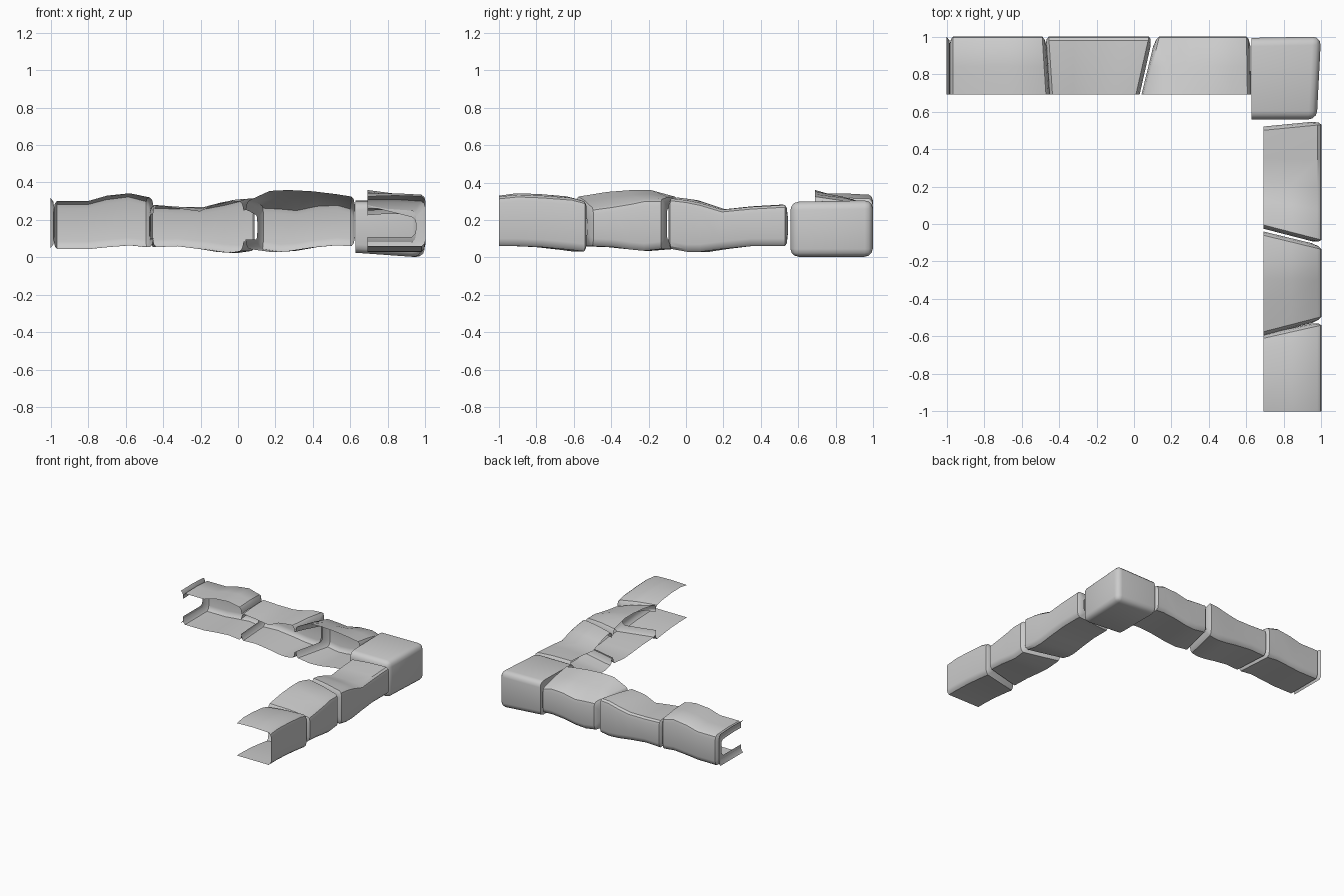
import bpy, bmesh

if "Cube" in bpy.data.objects:
    bpy.data.objects.remove(bpy.data.objects["Cube"])

INNER, OUTER = 0.69, 1.0


def section(top_in, top_out, bot, inset=0.0):
    """Open C-shaped cross-section (depth, z): top sheet, outer face, bottom sheet."""
    i, o = inset, OUTER - inset
    return [(INNER, top_in - i), (o - 0.16, (top_in + top_out) / 2 - i + 0.005),
            (o - 0.022, top_out - i), (o - 0.006, top_out - i - 0.012),
            (o, top_out - i - 0.035), (o, bot + i + 0.04),
            (o - 0.006, bot + i + 0.015), (o - 0.022, bot + i), (INNER, bot + i)]


def loft(name, rings, axis):
    """Skin rings of (along, depth, z); axis 'x' is the back row, 'y' the right row."""
    bm = bmesh.new()
    rows = [[bm.verts.new((s, d, z) if axis == 'x' else (d, s, z)) for s, d, z in r]
            for r in rings]
    for a, b in zip(rows, rows[1:]):
        for k in range(len(a) - 1):
            f = (a[k], b[k], b[k + 1], a[k + 1])
            bm.faces.new(f if axis == 'y' else f[::-1])
    for f in bm.faces:
        f.normal_update()
    # outer faces must point away from the channel
    key = (lambda f: f.normal.y) if axis == 'x' else (lambda f: f.normal.x)
    if sum(key(f) * f.calc_area() for f in bm.faces) < 0:
        bmesh.ops.reverse_faces(bm, faces=bm.faces[:])
    finish(name, bm)


def finish(name, bm):
    me = bpy.data.meshes.new(name)
    bm.to_mesh(me)
    bm.free()
    ob = bpy.data.objects.new(name, me)
    bpy.context.collection.objects.link(ob)
    bpy.ops.object.select_all(action='DESELECT')
    bpy.context.view_layer.objects.active = ob
    ob.select_set(True)
    bpy.ops.object.shade_smooth_by_angle(angle=0.6)


def stone(name, axis, start, end, prof, lips=(True, True)):
    """start/end = positions (at inner edge, at outer edge);
    prof = (t, inner top, outer top, bottom)."""
    def ring(t, ti, to, b, inset=0.0, shift=0.0):
        pts = []
        for d, z in section(ti, to, b, inset):
            k = (d - INNER) / (OUTER - INNER)
            s0 = start[0] + (start[1] - start[0]) * k
            s1 = end[0] + (end[1] - end[0]) * k
            pts.append((s0 + (s1 - s0) * t + shift, d, z))
        return pts
    rings = [ring(*p) for p in prof]
    if lips[0]:
        rings = [ring(*prof[0], 0.05, -0.02), ring(*prof[0], 0.014, -0.012)] + rings
    if lips[1]:
        rings += [ring(*prof[-1], 0.014, 0.012), ring(*prof[-1], 0.05, 0.02)]
    loft(name, rings, axis)


# Back row
stone("back_stone_left", 'x', (-0.965, -0.965), (-0.47, -0.49),
      [(0, .30, .295, .045), (.35, .30, .295, .045), (.55, .33, .32, .055),
       (.8, .34, .335, .065), (1, .32, .31, .055)])
stone("back_stone_middle", 'x', (-0.435, -0.455), (0.01, 0.08),
      [(0, .275, .275, .055), (.25, .262, .27, .06), (.52, .245, .27, .045),
       (.72, .285, .29, .03), (.87, .295, .31, .025), (1, .30, .315, .035)])
stone("back_stone_right", 'x', (0.06, 0.135), (0.605, 0.6),
      [(0, .305, .275, .045), (.2, .355, .27, .03), (.38, .36, .262, .035),
       (.62, .353, .285, .055), (.85, .338, .29, .065), (1, .325, .27, .06)])
# Remaining lip of the neighbouring stone at the open left end
loft("left_end_lip", [[(-1.0, d, z) for d, z in section(.315, .31, .05)],
                      [(-0.985, d, z) for d, z in section(.315, .31, .05, .02)],
                      [(-0.98, d, z) for d, z in section(.315, .31, .05, .06)]], 'x')

# Right row
stone("side_stone_front", 'y', (-1, -1), (-0.61, -0.54),
      [(0, .325, .325, .06), (.22, .34, .335, .06), (.5, .338, .33, .055),
       (.85, .325, .318, .04), (1, .31, .30, .032)], (False, True))
stone("side_stone_middle", 'y', (-0.575, -0.495), (-0.06, -0.135),
      [(0, .325, .265, .06), (.3, .35, .28, .055), (.55, .36, .295, .042),
       (.75, .36, .31, .035), (1, .325, .31, .045)])
stone("side_stone_back", 'y', (-0.005, -0.085), (0.50, 0.53),
      [(0, .315, .315, .045), (.14, .305, .305, .03), (.26, .285, .29, .03),
       (.45, .25, .255, .045), (.7, .265, .27, .06), (1, .275, .28, .06)])

# Corner stone: rounded block, slightly tapered
bm = bmesh.new()
bmesh.ops.create_cube(bm, size=1)
for v in bm.verts:
    right, back, up = v.co.x > 0, v.co.y > 0, v.co.z > 0
    v.co.x = (0.998 if back else 0.975) if right else 0.628
    v.co.y = (1.0 if right else 0.993) if back else 0.558
    v.co.z = (0.305 if back else 0.297) if up else (0.0 if right else 0.025)
edges = [e for e in bm.edges if not all(v.co.x < 0.7 for v in e.verts)]
bmesh.ops.bevel(bm, geom=edges, offset=0.045, segments=3, profile=0.5, affect='EDGES')
bmesh.ops.recalc_face_normals(bm, faces=bm.faces[:])
finish("corner_stone", bm)
